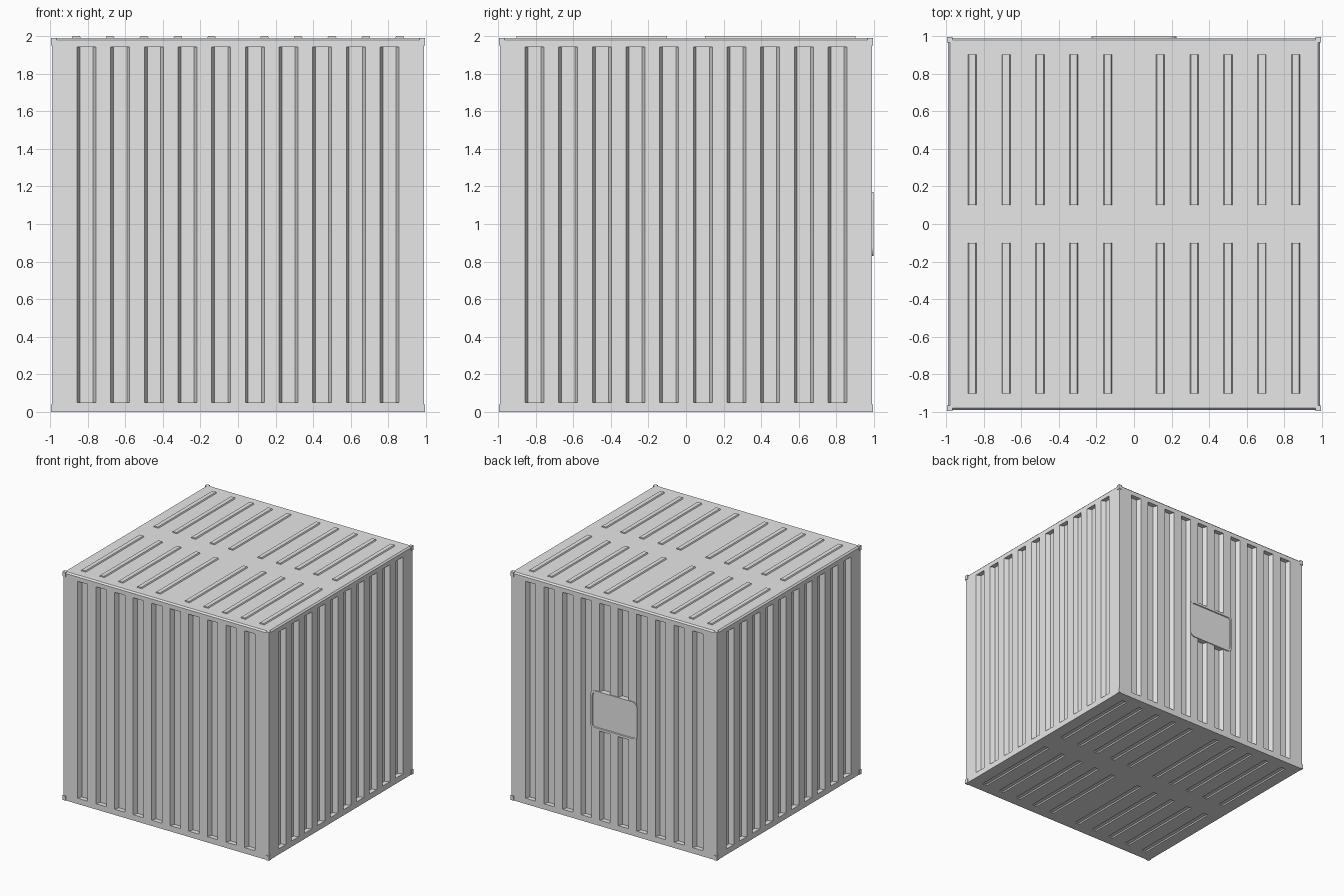
import bpy, bmesh, math
from mathutils import Vector, Matrix

if "Cube" in bpy.data.objects:
    bpy.data.objects.remove(bpy.data.objects["Cube"], do_unlink=True)

grey = bpy.data.materials.new("container grey")
grey.use_nodes = True
colour = (0.8, 0.8, 0.8, 1)
grey.diffuse_color = colour
grey.node_tree.nodes["Principled BSDF"].inputs["Base Color"].default_value = colour

WALL, ROOF = 0.99, 1.99
PITCH, DEPTH = 0.179, 0.04
GROOVE_Z = (0.05, 1.94)
PLATE_W, PLATE_H, PLATE_Z = 0.225, 0.17, 1.0


def finish(bm, name):
    bmesh.ops.recalc_face_normals(bm, faces=bm.faces)
    mesh = bpy.data.meshes.new(name)
    bm.to_mesh(mesh)
    bm.free()
    mesh.materials.append(grey)
    obj = bpy.data.objects.new(name, mesh)
    bpy.context.collection.objects.link(obj)
    return obj


def box(bm, lo, hi):
    size, mid = Vector(hi) - Vector(lo), (Vector(hi) + Vector(lo)) / 2
    return bmesh.ops.create_cube(bm, size=1, matrix=Matrix.Translation(mid) @ Matrix.Diagonal((*size, 1)))["verts"]


def prism(bm, profile, start, end, matrix):
    """Extrude an (x, y) profile along z from start to end."""
    rings = [[bm.verts.new(matrix @ Vector((x, y, z))) for x, y in profile] for z in (start, end)]
    for ring in rings:
        bm.faces.new(ring)
    n = len(profile)
    for i in range(n):
        j = (i + 1) % n
        bm.faces.new((rings[0][i], rings[0][j], rings[1][j], rings[1][i]))


def trapezoid(wide, narrow, base, tip):
    return [(-wide, base), (wide, base), (narrow, tip), (-narrow, tip)]


def rounded(w, h, r, steps=4):
    points = []
    for k, (sx, sy) in enumerate([(1, 1), (-1, 1), (-1, -1), (1, -1)]):
        for i in range(steps + 1):
            a = math.pi / 2 * (k + i / steps)
            points.append((sx * (w - r) + r * math.cos(a), sy * (h - r) + r * math.sin(a)))
    return points


# Ridge positions shared by the roof and the floor
ridges = [(s * (0.14 + 0.18 * k), y) for s in (-1, 1) for k in range(5) for y in (-0.9, 0.1)]
ALONG_Y = Matrix(((1, 0, 0, 0), (0, 0, 1, 0), (0, 1, 0, 0), (0, 0, 0, 1)))

# Body with softened roof edge
bm = bmesh.new()
box(bm, (-WALL, -WALL, 0), (WALL, WALL, ROOF))
top_edges = [e for e in bm.edges if all(v.co.z > 1 for v in e.verts)]
bmesh.ops.bevel(bm, geom=top_edges, offset=0.012, segments=1, affect='EDGES')
body = finish(bm, "container_body")

# Cutter for the wall corrugation and floor grooves
bm = bmesh.new()
groove = trapezoid(0.054, 0.035, -WALL - 0.01, -WALL + DEPTH)
for side in range(4):
    turn = Matrix.Rotation(side * math.pi / 2, 4, 'Z')
    for i in range(10):
        x = (i - 4.5) * PITCH
        place = turn @ Matrix.Translation((x, 0, 0))
        spans = [GROOVE_Z]
        if side == 2 and abs(x) < 0.15:      # grooves stop at the back plate
            spans = [(GROOVE_Z[0], PLATE_Z - PLATE_H), (PLATE_Z + PLATE_H, GROOVE_Z[1])]
        for lo, hi in spans:
            prism(bm, groove, lo, hi, place)
for x, y in ridges:
    prism(bm, trapezoid(0.026, 0.018, -0.005, 0.01), y, y + 0.8, Matrix.Translation((x, 0, 0)) @ ALONG_Y)
cutter = finish(bm, "groove_cutter")
cutter.hide_render = True

# Cut the grooves and keep the result as plain mesh
cut = body.modifiers.new("grooves", 'BOOLEAN')
cut.operation, cut.solver, cut.object = 'DIFFERENCE', 'EXACT', cutter
bpy.context.view_layer.update()
body.data = bpy.data.meshes.new_from_object(body.evaluated_get(bpy.context.evaluated_depsgraph_get()))
body.modifiers.clear()
bpy.data.objects.remove(cutter, do_unlink=True)

# Roof ridges
bm = bmesh.new()
for x, y in ridges:
    prism(bm, trapezoid(0.024, 0.018, ROOF - 0.002, 2.0), y, y + 0.8, Matrix.Translation((x, 0, 0)) @ ALONG_Y)
finish(bm, "roof_ridges")

# Corner fittings
bm = bmesh.new()
for sx in (-1, 1):
    for sy in (-1, 1):
        for z in (0, ROOF - 0.04):
            a, b = sorted((sx * 0.965, sx * 0.995))
            c, d = sorted((sy * 0.965, sy * 0.995))
            box(bm, (a, c, z), (b, d, z + 0.04))
finish(bm, "corner_fittings")

# Back plate: raised rounded rim around a sunken panel
bm = bmesh.new()
loops = []
for inset, y in ((0, WALL - 0.005), (0, 0.998), (0.02, 0.998), (0.024, WALL + 0.001)):
    outline = rounded(PLATE_W - inset, PLATE_H - inset, 0.045 - inset)
    loops.append([bm.verts.new((x, y, PLATE_Z + z)) for x, z in outline])
for outer, inner in zip(loops, loops[1:]):
    for i in range(len(outer)):
        j = (i + 1) % len(outer)
        bm.faces.new((outer[i], outer[j], inner[j], inner[i]))
bm.faces.new(loops[-1])
bm.faces.new(loops[0])
finish(bm, "back_plate")
